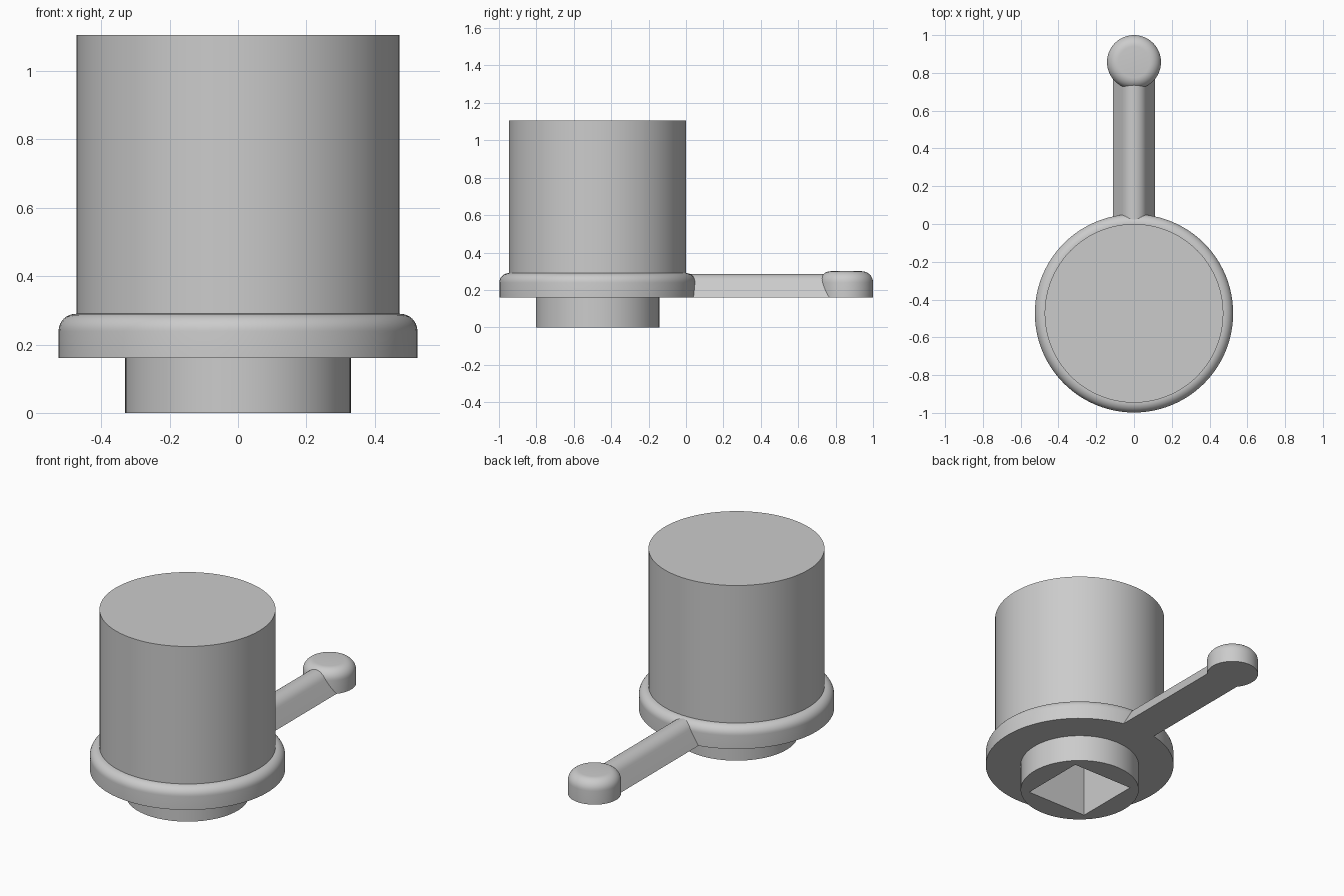
import bpy, bmesh, math
from mathutils import Matrix, Vector

cube = bpy.data.objects.get("Cube")
if cube:
    bpy.data.objects.remove(cube, do_unlink=True)

AXIS_Y = -0.473   # centre line of the body
KNOB_Y = 0.857    # centre line of the handle knob
BASE_Z = 0.16     # underside of flange, handle and knob

grey = bpy.data.materials.new("plain_grey")
grey.use_nodes = True
colour = (0.6, 0.6, 0.6, 1)
grey.diffuse_color = colour
grey.node_tree.nodes["Principled BSDF"].inputs["Base Color"].default_value = colour


def finish(name, bm):
    bmesh.ops.recalc_face_normals(bm, faces=bm.faces)
    mesh = bpy.data.meshes.new(name)
    bm.to_mesh(mesh)
    bm.free()
    mesh.materials.append(grey)
    obj = bpy.data.objects.new(name, mesh)
    bpy.context.collection.objects.link(obj)
    return obj


def smooth(obj):
    bpy.ops.object.select_all(action='DESELECT')
    obj.select_set(True)
    bpy.context.view_layer.objects.active = obj
    bpy.ops.object.shade_smooth_by_angle(angle=math.radians(30))


def arc(cx, cz, r, start, end, steps=8):
    angles = [math.radians(start + (end - start) * i / steps) for i in range(steps + 1)]
    return [(cx + r * math.cos(a), cz + r * math.sin(a)) for a in angles]


def lathe(name, profile, y, segments=96):
    """Rings of (radius, height) joined by quads and capped at both ends."""
    bm = bmesh.new()
    rings = []
    for r, z in profile:
        turns = [2 * math.pi * i / segments for i in range(segments)]
        rings.append([bm.verts.new((r * math.cos(t), y + r * math.sin(t), z)) for t in turns])
    for low, high in zip(rings, rings[1:]):
        for i in range(segments):
            j = (i + 1) % segments
            bm.faces.new((low[i], low[j], high[j], high[i]))
    bm.faces.new(rings[0])
    bm.faces.new(rings[-1])
    return finish(name, bm)


# Body: foot, rounded flange and tall cylinder
flange = arc(0.474, 0.239, 0.051, 0, 90)
body = lathe("body", [(0.33, 0), (0.33, BASE_Z), (0.525, BASE_Z)] + flange
             + [(0.473, 0.29), (0.473, 1.105)], AXIS_Y)

# Square socket cut up into the foot
bm = bmesh.new()
bmesh.ops.create_cube(bm, size=1, matrix=Matrix.Translation(Vector((0, AXIS_Y, 0.2)))
                      @ Matrix.Diagonal((0.4, 0.4, 0.6, 1)))
cutter = finish("socket_cutter", bm)
cutter.hide_render = True
cut = body.modifiers.new("socket", 'BOOLEAN')
cut.operation = 'DIFFERENCE'
cut.solver = 'EXACT'
cut.object = cutter
bpy.context.view_layer.objects.active = body
bpy.ops.object.modifier_apply(modifier=cut.name)
bpy.data.objects.remove(cutter, do_unlink=True)
smooth(body)

# Handle: sloping sides with a rounded top, swept along y
bm = bmesh.new()
section = [(0.11, BASE_Z)] + arc(0, 0.215, 0.07, 27, 153, 14) + [(-0.11, BASE_Z)]
face = bm.faces.new([bm.verts.new((x, -0.03, z)) for x, z in section])
swept = bmesh.ops.extrude_face_region(bm, geom=[face], use_keep_orig=True)
moved = [v for v in swept["geom"] if isinstance(v, bmesh.types.BMVert)]
bmesh.ops.translate(bm, verts=moved, vec=(0, KNOB_Y - 0.02, 0))
smooth(finish("handle", bm))

# Knob: short post with a rounded rim
knob = lathe("knob", [(0.143, BASE_Z)] + arc(0.083, 0.24, 0.06, 0, 90), KNOB_Y, 64)
smooth(knob)
